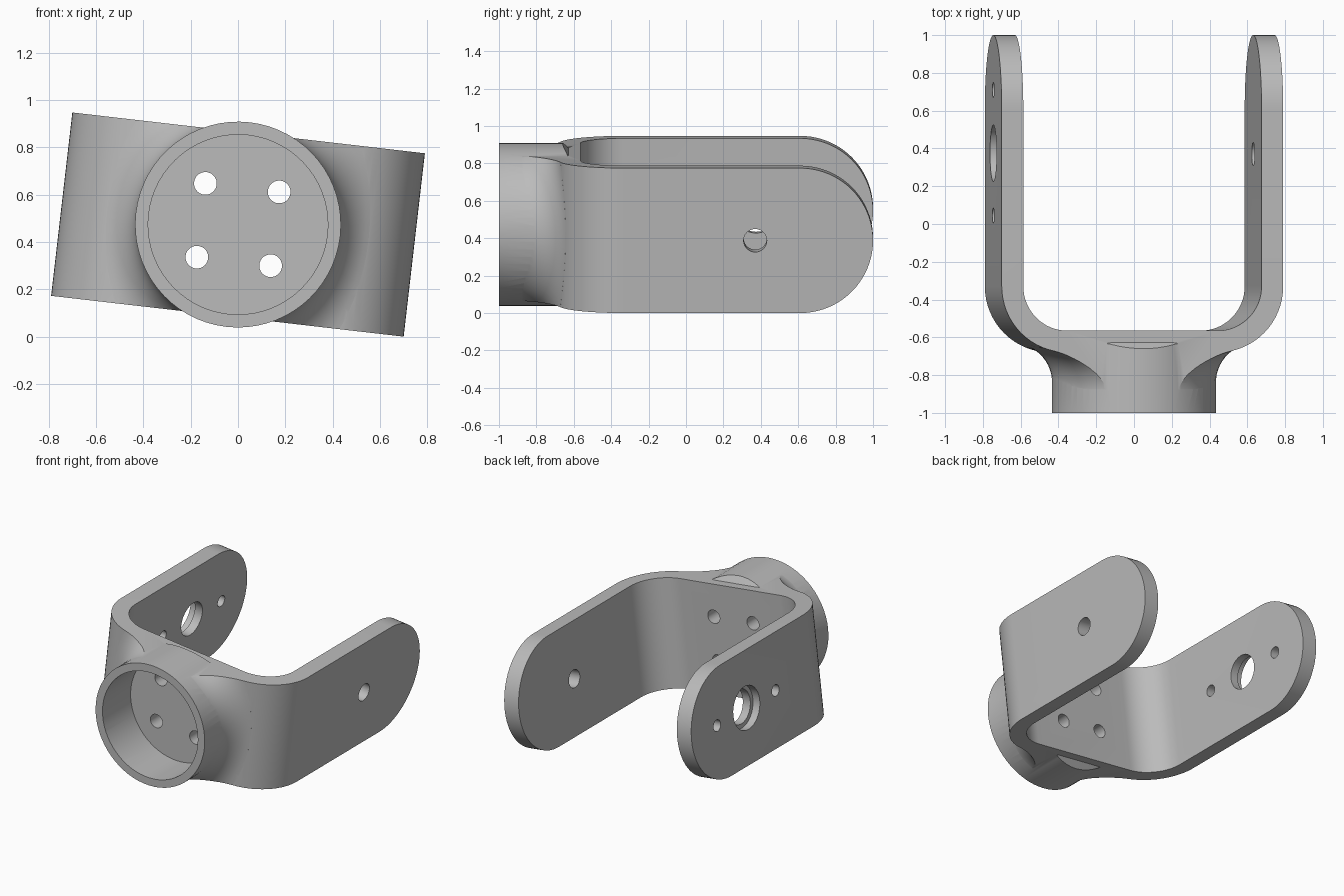
import bpy, bmesh
from math import sin, cos, pi, sqrt, radians
from mathutils import Vector, Matrix

cube = bpy.data.objects.get("Cube")
if cube:
    bpy.data.objects.remove(cube, do_unlink=True)

# Main sizes, in the bracket's own untilted frame
HALF_W, HALF_H, THICK = 0.75, 0.39, 0.115
BEND = 0.35                      # outer bend radius
BEND_X, BEND_Y = HALF_W - BEND, -0.33
HUB_R, BORE_R, BLEND_R = 0.435, 0.38, 0.22
FLOOR_Y = BEND_Y - BEND
SIDES = 64

grey = bpy.data.materials.new("grey metal")
grey.use_nodes = True
colour = (0.5, 0.5, 0.5, 1)
grey.diffuse_color = colour
grey.node_tree.nodes["Principled BSDF"].inputs["Base Color"].default_value = colour


def loft(name, rings, fan=False):
    """Closed solid through rings of equal point count."""
    bm = bmesh.new()
    loops = [[bm.verts.new(p) for p in ring] for ring in rings]
    n = len(loops[0])
    for a, b in zip(loops, loops[1:]):
        for i in range(n):
            j = (i + 1) % n
            bm.faces.new((a[i], a[j], b[j], b[i]))
    for ring in (loops[0], loops[-1]):
        if fan:
            mid = bm.verts.new(sum((v.co for v in ring), Vector()) / n)
            for i in range(n):
                bm.faces.new((ring[i], ring[(i + 1) % n], mid))
        else:
            bm.faces.new(ring)
    bmesh.ops.recalc_face_normals(bm, faces=bm.faces)
    mesh = bpy.data.meshes.new(name)
    bm.to_mesh(mesh)
    bm.free()
    mesh.materials.append(grey)
    obj = bpy.data.objects.new(name, mesh)
    bpy.context.collection.objects.link(obj)
    return obj


def combine(target, tool, operation):
    """Apply a boolean and discard the tool."""
    mod = target.modifiers.new("combine", 'BOOLEAN')
    mod.operation, mod.object, mod.solver = operation, tool, 'EXACT'
    bpy.context.view_layer.objects.active = target
    bpy.ops.object.modifier_apply(modifier=mod.name)
    bpy.data.objects.remove(tool, do_unlink=True)


def circle(r, n=SIDES):
    return [(r * cos(2 * pi * i / n), r * sin(2 * pi * i / n)) for i in range(n)]


def drill_y(target, x, z, r, y0, y1, n=32):
    rings = [[(x + a, y, z + b) for a, b in circle(r, n)] for y in (y0, y1)]
    combine(target, loft("drill", rings), 'DIFFERENCE')


def drill_x(target, y, r, x0, x1):
    rings = [[(x, y + a, b) for a, b in circle(r, 32)] for x in (x0, x1)]
    combine(target, loft("drill", rings), 'DIFFERENCE')


def bend_path(r, steps=16):
    """Half-turn of the fork outline at bend radius r, ending past the tips."""
    right = [(BEND_X + r * cos(a), BEND_Y - r * sin(a))
             for a in (pi / 2 * i / steps for i in range(steps + 1))]
    side = [(BEND_X + r, 1.1)] + right
    return side + [(-x, y) for x, y in reversed(side)]


# Fork: U-shaped strap, extruded tall and trimmed later
outline = bend_path(BEND) + bend_path(BEND - THICK)[::-1]
bracket = loft("fork_bracket", [[(x, y, z) for x, y in outline] for z in (-0.5, 0.5)])

# Flared blend: a ball rolled around the hub while touching the strap
blend_base = HUB_R - 0.0015
steps = 12
rings = [[] for _ in range(steps + 3)]
for u, w in circle(1):
    cx, cz = (blend_base + BLEND_R) * u, (blend_base + BLEND_R) * w
    over = max(0, abs(cx) - BEND_X)
    cy = BEND_Y - sqrt((BEND + BLEND_R) ** 2 - over ** 2)
    centre = Vector((cx, cy, cz))
    foot = Vector((max(-BEND_X, min(BEND_X, cx)), BEND_Y, 0))
    to_strap = Vector((foot.x - cx, BEND_Y - cy, 0)).normalized()
    to_hub = Vector((-u, 0, -w))
    rings[0].append(Vector((blend_base * u, -0.95, blend_base * w)))
    for k in range(steps + 1):
        rings[k + 1].append(centre + BLEND_R * to_hub.slerp(to_strap, k / steps))
    rings[-1].append(centre + (BLEND_R + 0.05) * to_strap)
combine(bracket, loft("blend", rings, fan=True), 'UNION')

# Trim to the strap height with rounded arm tips
tip = [(1 - HALF_H + HALF_H * sin(pi * i / 40), HALF_H * cos(pi * i / 40)) for i in range(41)]
side = [(-1.3, HALF_H)] + tip + [(-1.3, -HALF_H)]
trim = loft("trim", [[(x, y, z) for y, z in side] for x in (-1, 1)])
combine(bracket, trim, 'INTERSECT')

# Hub: round socket with its back edge sloped down into the strap
front, edge, back = [], [], []
for x, z in circle(HUB_R):
    front.append(Vector((x, -1, z)))
    edge.append(Vector((x, min(-0.63, -0.66 + 0.67 * (HUB_R - abs(z))), z)))
    back.append(Vector((x * 0.98, -0.62, max(-0.38, min(0.38, z * 0.98)))))
combine(bracket, loft("hub", [front, edge, back], fan=True), 'UNION')

# Socket bore and four bolt holes through its floor
drill_y(bracket, 0, 0, BORE_R, -1.1, FLOOR_Y, SIDES)
for sx in (-1, 1):
    for sz in (-1, 1):
        drill_y(bracket, sx * 0.157, sz * 0.157, 0.048, -0.8, -0.4)

# Arm holes: one pivot on the left, a stepped hole and two small ones on the right
drill_x(bracket, 0.37, 0.062, 0.5, 0.9)
drill_x(bracket, 0.375, 0.12, -0.9, -0.5)
drill_x(bracket, 0.375, 0.15, -0.9, -HALF_W + 0.055)
for y in (0.045, 0.71):
    drill_x(bracket, y, 0.04, -0.9, -0.5)

# Tilt about the hub axis and stand on the ground
bracket.data.transform(Matrix.Rotation(radians(6.6), 4, 'Y'))
low = min(v.co.z for v in bracket.data.vertices)
bracket.data.transform(Matrix.Translation((0, 0, -low)))

bpy.ops.object.select_all(action='DESELECT')
bracket.select_set(True)
bpy.context.view_layer.objects.active = bracket
bpy.ops.object.shade_smooth_by_angle(angle=radians(30))
